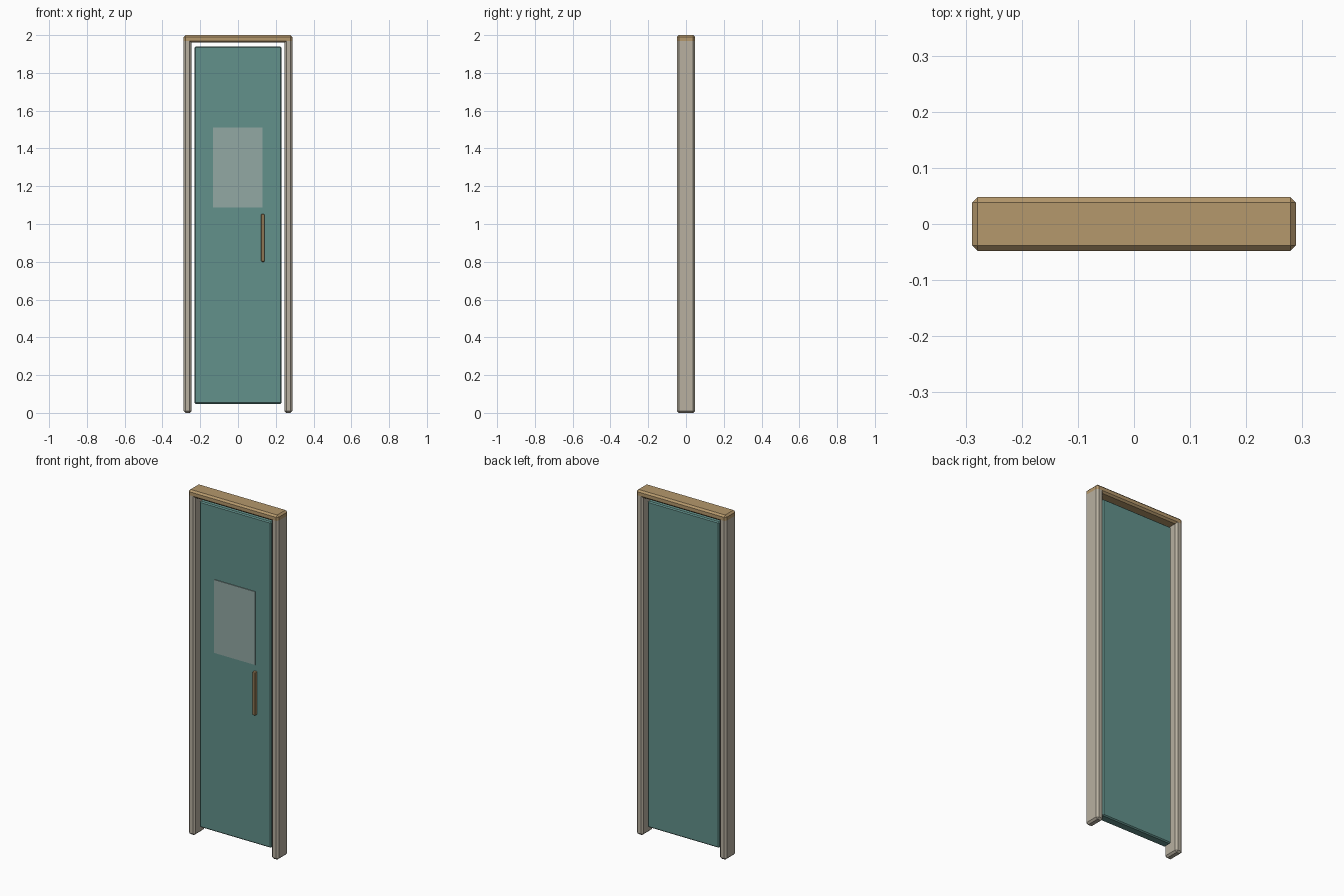
import bpy, bmesh
from mathutils import Vector

if "Cube" in bpy.data.objects:
    bpy.data.objects.remove(bpy.data.objects["Cube"])


def material(name, color):
    m = bpy.data.materials.new(name)
    m.diffuse_color = (*color, 1)
    m.use_nodes = True
    m.node_tree.nodes["Principled BSDF"].inputs["Base Color"].default_value = m.diffuse_color
    return m


TEAL = material("teal paint", (0.122, 0.283, 0.258))
STONE = material("warm grey", (0.479, 0.434, 0.352))
BRASS = material("tan brass", (0.462, 0.314, 0.15))
GLASS = material("pale glass", (0.287, 0.392, 0.371))


def box(name, lo, hi, mat, bevel=0.0):
    """Box between two corners with a single-segment chamfer."""
    lo, hi = Vector(lo), Vector(hi)
    centre, size = (lo + hi) / 2, hi - lo
    bm = bmesh.new()
    bmesh.ops.create_cube(bm, size=1)
    bmesh.ops.scale(bm, vec=size, verts=bm.verts)
    if bevel:
        bmesh.ops.bevel(bm, geom=bm.edges[:], offset=bevel, segments=1,
                        profile=0.5, affect='EDGES')
    mesh = bpy.data.meshes.new(name)
    bm.to_mesh(mesh)
    bm.free()
    mesh.materials.append(mat)
    ob = bpy.data.objects.new(name, mesh)
    ob.location = centre
    bpy.context.collection.objects.link(ob)
    return ob


# Frame: two posts whose tops sit inside the lintel
for side, x in (("left", -0.267), ("right", 0.267)):
    box(side + "_post", (x - 0.0215, -0.048, 0), (x + 0.0215, 0.048, 1.98), STONE, 0.01)
box("lintel", (-0.2885, -0.048, 1.96), (0.2885, 0.048, 2.0), BRASS, 0.01)

# Door leaf, hung clear of the frame
box("door_leaf", (-0.23, -0.026, 0.048), (0.23, 0.026, 1.94), TEAL, 0.006)

# Thin window plate and pull handle on the front
box("window", (-0.133, -0.030, 1.087), (0.131, -0.0255, 1.512), GLASS)
box("pull_handle", (0.123, -0.044, 0.80), (0.141, -0.024, 1.052), BRASS, 0.003)
